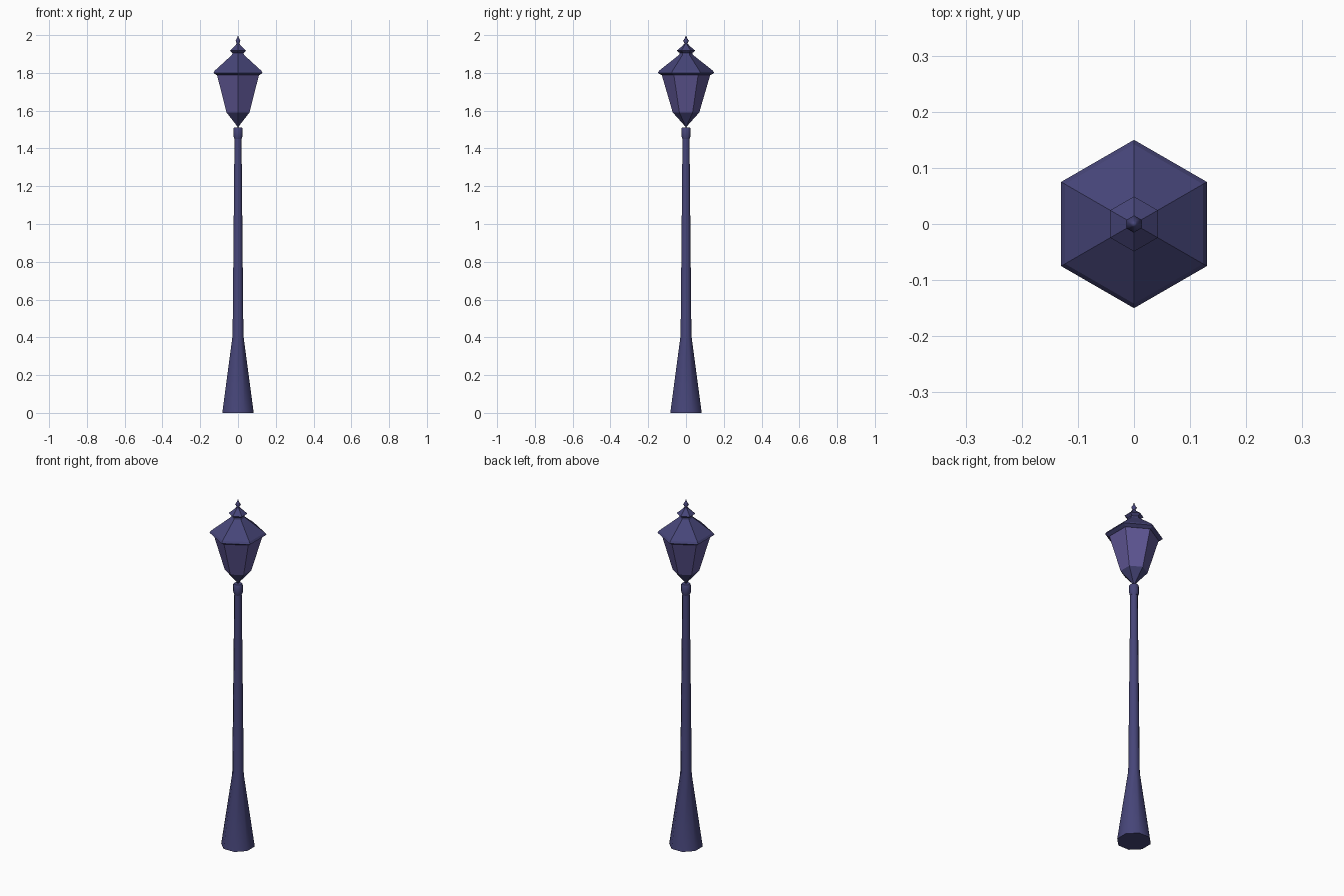
import bpy, bmesh, math

if "Cube" in bpy.data.objects:
    bpy.data.objects.remove(bpy.data.objects["Cube"])


def material(name, rgb):
    m = bpy.data.materials.new(name)
    m.diffuse_color = (*rgb, 1.0)
    m.use_nodes = True
    m.node_tree.nodes["Principled BSDF"].inputs["Base Color"].default_value = m.diffuse_color
    return m


IRON = material("dark_blue_iron", (0.062, 0.060, 0.190))
GLASS = material("purple_glass", (0.115, 0.095, 0.300))


def turned(name, profile, sides, start, mat, smooth=None):
    """Polygonal solid from (radius, z) rings; radius 0 makes a point."""
    bm = bmesh.new()
    rings = []
    for r, z in profile:
        if r == 0:
            rings.append([bm.verts.new((0, 0, z))])
        else:
            rings.append([bm.verts.new((r * math.cos(start + math.tau * i / sides),
                                        r * math.sin(start + math.tau * i / sides), z))
                          for i in range(sides)])
    for a, b in zip(rings, rings[1:]):
        for i in range(sides):
            j = (i + 1) % sides
            if len(a) == 1:
                bm.faces.new((a[0], b[j], b[i]))
            elif len(b) == 1:
                bm.faces.new((a[i], a[j], b[0]))
            else:
                bm.faces.new((a[i], a[j], b[j], b[i]))
    if len(rings[0]) > 1:
        bm.faces.new(rings[0][::-1])
    if len(rings[-1]) > 1:
        bm.faces.new(rings[-1])
    bmesh.ops.recalc_face_normals(bm, faces=bm.faces[:])
    me = bpy.data.meshes.new(name)
    bm.to_mesh(me)
    bm.free()
    me.materials.append(mat)
    ob = bpy.data.objects.new(name, me)
    bpy.context.collection.objects.link(ob)
    if smooth:
        bpy.ops.object.select_all(action='DESELECT')
        ob.select_set(True)
        bpy.context.view_layer.objects.active = ob
        bpy.ops.object.shade_smooth_by_angle(angle=math.radians(smooth))
    return ob


OCT = math.pi / 8
HEX = math.pi / 2   # hexagon corners point to front and back

# Post: flared foot, tapering shaft, collar
turned("post", [(0.09, 0), (0.031, 0.41), (0.02, 1.46)], 8, OCT, IRON, 50)
turned("collar", [(0.021, 1.45), (0.026, 1.465), (0.026, 1.505), (0.022, 1.512)],
       8, OCT, IRON, 50)

# Lantern: pointed holder, glazed body, overhanging roof
turned("lantern_holder", [(0, 1.51), (0.014, 1.528), (0.070, 1.59)], 6, HEX, IRON)
turned("lantern_glass", [(0.070, 1.59), (0.130, 1.795)], 6, HEX, GLASS)
turned("lantern_roof", [(0.130, 1.788), (0.15, 1.80), (0.142, 1.812), (0.037, 1.895),
                        (0.032, 1.908)], 6, HEX, IRON)

# Vent cap and finial
turned("vent_cap", [(0.032, 1.904), (0.049, 1.918), (0.016, 1.945), (0.012, 1.952)],
       6, HEX, IRON)
turned("finial", [(0.009, 1.948), (0.008, 1.957), (0.015, 1.970), (0.006, 1.984),
                  (0, 2.0)], 6, HEX, IRON, 70)
